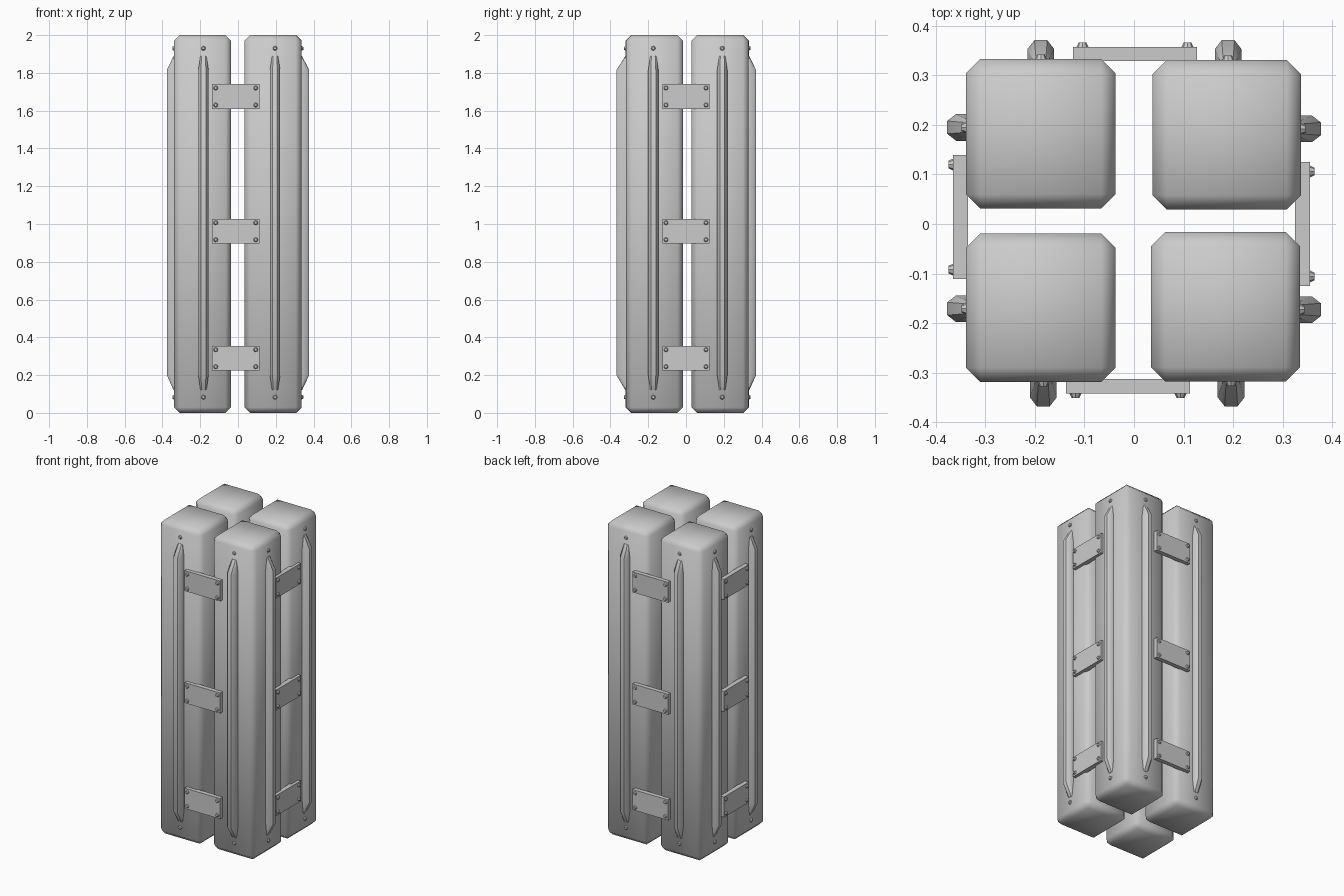
import bpy, bmesh, math
from mathutils import Matrix, Vector

if "Cube" in bpy.data.objects:
    bpy.data.objects.remove(bpy.data.objects["Cube"])


def add_object(name, bm, matrix=Matrix(), angle=40):
    bmesh.ops.recalc_face_normals(bm, faces=bm.faces)
    mesh = bpy.data.meshes.new(name)
    bm.to_mesh(mesh)
    bm.free()
    mesh.transform(matrix)
    ob = bpy.data.objects.new(name, mesh)
    bpy.context.collection.objects.link(ob)
    bpy.ops.object.select_all(action='DESELECT')
    ob.select_set(True)
    bpy.context.view_layer.objects.active = ob
    bpy.ops.object.shade_smooth_by_angle(angle=math.radians(angle))
    return ob


def box(bm, lo, hi):
    lo, hi = Vector(lo), Vector(hi)
    size = hi - lo
    bmesh.ops.create_cube(bm, size=1, matrix=Matrix.Translation((lo + hi) / 2)
                          @ Matrix.Diagonal((*size, 1)))


# Bolt head on a face pointing to local -y
def bolt(bm, t, depth, z, r=0.014, h=0.009):
    m = Matrix.Translation((t, -depth - h / 2 + 0.002, z)) @ Matrix.Rotation(math.pi / 2, 4, 'X')
    bmesh.ops.create_cone(bm, cap_ends=True, segments=8, radius1=r, radius2=r * 0.55,
                          depth=h + 0.004, matrix=m)


# Long raised rib, tapering into the post at both ends
def rib(name, t, surface, outer, matrix):
    bm = bmesh.new()
    base, mid = surface - 0.01, outer - 0.018
    full = [(-0.027, base), (-0.027, mid), (-0.013, outer),
            (0.013, outer), (0.027, mid), (0.027, base)]
    tip = [(-0.016, base), (-0.016, surface - 0.002), (-0.01, surface + 0.002),
           (0.01, surface + 0.002), (0.016, surface - 0.002), (0.016, base)]
    rings = []
    for z, prof in ((0.12, tip), (0.2, full), (1.815, full), (1.89, tip)):
        rings.append([bm.verts.new((t + x, -d, z)) for x, d in prof])
    for a, b in zip(rings, rings[1:]):
        for i in range(6):
            j = (i + 1) % 6
            bm.faces.new((a[i], a[j], b[j], b[i]))
    bm.faces.new(rings[0])
    bm.faces.new(rings[-1])
    add_object(name, bm, matrix, 40)


# Four square posts with chamfered edges
posts = {
    "post_back_left": (-0.339, 0.031, -0.037, 0.333),
    "post_back_right": (0.037, 0.029, 0.337, 0.331),
    "post_front_left": (-0.339, -0.319, -0.037, -0.019),
    "post_front_right": (0.034, -0.318, 0.335, -0.016),
}
for name, (x0, y0, x1, y1) in posts.items():
    bm = bmesh.new()
    box(bm, (x0, y0, 0), (x1, y1, 2))
    bmesh.ops.bevel(bm, geom=bm.edges[:], offset=0.029, segments=1, affect='EDGES')
    add_object(name, bm, angle=60)

# Each side: ribs as (offset, surface depth, outer depth), plates as (offset, inner, outer)
sides = {
    "front": ([(-0.183, 0.319, 0.368), (0.196, 0.318, 0.368)], (-0.012, 0.313, 0.342)),
    "right": ([(-0.173, 0.335, 0.377), (0.192, 0.337, 0.377)], (0.0, 0.325, 0.355)),
    "back": ([(0.188, 0.333, 0.371), (-0.19, 0.331, 0.371)], (-0.002, 0.329, 0.357)),
    "left": ([(0.171, 0.339, 0.377), (-0.195, 0.339, 0.377)], (-0.014, 0.335, 0.365)),
}
for k, (side, (ribs, plate)) in enumerate(sides.items()):
    turn = Matrix.Rotation(k * math.pi / 2, 4, 'Z')

    # Ribs with a bolt above and below
    for i, (t, surface, outer) in enumerate(ribs):
        rib(f"{side}_rib_{i + 1}", t, surface, outer, turn)
        bm = bmesh.new()
        for z in (0.083, 1.93):
            bolt(bm, t, surface, z)
        add_object(f"{side}_rib_bolts_{i + 1}", bm, turn)

    # Bracket plates tying neighbouring posts, four bolts each
    t, inner, outer = plate
    for i, z in enumerate((0.29, 0.962, 1.675)):
        bm = bmesh.new()
        box(bm, (t - 0.125, -outer, z - 0.065), (t + 0.125, -inner, z + 0.065))
        add_object(f"{side}_plate_{i + 1}", bm, turn, 30)
        bm = bmesh.new()
        for sx in (-1, 1):
            for sz in (-1, 1):
                bolt(bm, t + sx * 0.106, outer, z + sz * 0.045)
        add_object(f"{side}_plate_bolts_{i + 1}", bm, turn)
